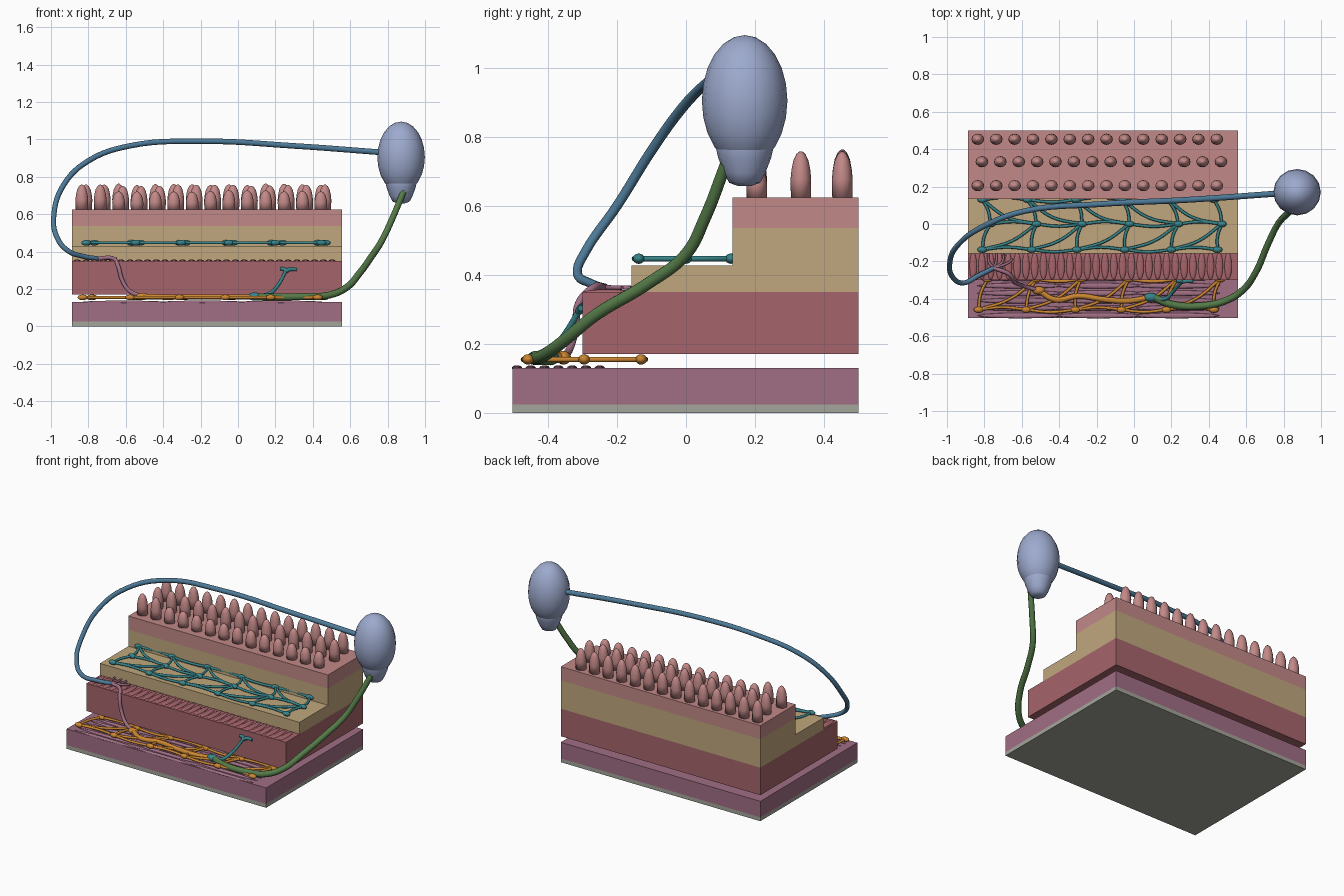
import bpy, bmesh, math, random
from mathutils import Matrix, Vector

random.seed(4)
cube = bpy.data.objects.get("Cube")
if cube:
    bpy.data.objects.remove(cube)


def material(name, *rgb):
    lin = [((c / 255 + 0.055) / 1.055) ** 2.4 for c in rgb] + [1]
    m = bpy.data.materials.new(name)
    m.use_nodes = True
    m.diffuse_color = lin
    m.node_tree.nodes["Principled BSDF"].inputs["Base Color"].default_value = lin
    return m


GREY = material("grey", 164, 165, 155)
PURPLE = material("dusty purple", 160, 110, 132)
RED = material("muscle red", 166, 101, 107)
TAN = material("tan", 192, 167, 125)
PINK = material("pink", 194, 137, 136)
LAVENDER = material("lavender blue", 157, 170, 206)
BLUE = material("steel blue", 78, 122, 152)
GREEN = material("leaf green", 84, 122, 72)
ORANGE = material("orange", 203, 134, 48)
TEAL = material("teal", 55, 132, 138)


def finish(name, bm, mat, smooth=True):
    me = bpy.data.meshes.new(name)
    bmesh.ops.recalc_face_normals(bm, faces=bm.faces)
    for f in bm.faces:
        f.smooth = smooth
    bm.to_mesh(me)
    bm.free()
    me.materials.append(mat)
    ob = bpy.data.objects.new(name, me)
    bpy.context.collection.objects.link(ob)
    return ob


def slab(name, y0, y1, z0, z1, mat):
    x0, x1 = -0.888, 0.556
    bm = bmesh.new()
    mx = Matrix.Translation(((x0 + x1) / 2, (y0 + y1) / 2, (z0 + z1) / 2))
    mx = mx @ Matrix.Diagonal((x1 - x0, y1 - y0, z1 - z0, 1))
    bmesh.ops.create_cube(bm, size=1, matrix=mx)
    return finish(name, bm, mat, False)


def ellipsoids(name, items, mat, segs=12, rings=8):
    """One object holding an ellipsoid for each (centre, radii) pair."""
    bm = bmesh.new()
    for centre, radii in items:
        mx = Matrix.Translation(centre) @ Matrix.Diagonal((*radii, 1))
        bmesh.ops.create_uvsphere(bm, u_segments=segs, v_segments=rings, radius=1, matrix=mx)
    return finish(name, bm, mat)


def lathe(bm, profile, centre, sy=1, segs=16):
    """Revolve (radius, z) points about a vertical axis."""
    loops = []
    for r, z in profile:
        ring = [(math.cos(a), math.sin(a)) for a in (math.tau * i / segs for i in range(segs))]
        loops.append([bm.verts.new((centre[0] + r * c, centre[1] + r * s * sy, centre[2] + z))
                      for c, s in ring])
    for a, b in zip(loops, loops[1:]):
        for i in range(segs):
            j = (i + 1) % segs
            bm.faces.new((a[i], a[j], b[j], b[i]))
    bm.faces.new(loops[0])
    bm.faces.new(loops[-1])


def cords(name, paths, radius, mat, end=1.0):
    """Round tubes through the points of each path, tapering to end."""
    cu = bpy.data.curves.new(name, "CURVE")
    cu.dimensions = "3D"
    cu.bevel_depth = radius
    cu.bevel_resolution = 3
    cu.resolution_u = 6
    cu.use_fill_caps = True
    for path in paths:
        sp = cu.splines.new("BEZIER")
        sp.bezier_points.add(len(path) - 1)
        for i, (bp, co) in enumerate(zip(sp.bezier_points, path)):
            bp.co = co
            bp.handle_left_type = bp.handle_right_type = "AUTO"
            bp.radius = 1 + (end - 1) * i / (len(path) - 1)
    cu.materials.append(mat)
    ob = bpy.data.objects.new(name, cu)
    bpy.context.collection.objects.link(ob)


def network(name, rows, z, mat):
    """Three rows of knots joined by slightly bowed strands."""
    knots = [[Vector((x0 + 0.25 * i + random.uniform(-0.012, 0.012), y, z))
              for i in range(6)] for x0, y in rows]
    links = []

    def link(a, b, bow):
        d = b - a
        links.append([a, (a + b) / 2 + Vector((-d.y, d.x, 0)) * bow, b])

    for row in knots:
        for i in range(5):
            link(row[i], row[i + 1], 0.05 * (-1) ** i)
    a, b, c = knots
    for i in range(6):
        link(a[i], b[i], 0.08)
        link(b[i], c[i], -0.08)
        if i < 5:
            link(a[i], b[i + 1], -0.1)
            link(b[i + 1], c[i], 0.08)
    cords(name + "_strands", links, 0.008, mat)
    ellipsoids(name + "_knots", [(k, (0.027, 0.017, 0.015)) for r in knots for k in r], mat)


# Stepped layers
slab("base_sheet", -0.503, 0.5, 0, 0.025, GREY)
slab("lower_muscle_layer", -0.503, 0.5, 0.025, 0.13, PURPLE)
slab("upper_muscle_layer", -0.3, 0.5, 0.17, 0.35, RED)
slab("connective_layer_step", -0.158, 0.5, 0.35, 0.427, TAN)
slab("connective_layer_back", 0.135, 0.5, 0.427, 0.536, TAN)
slab("lining_layer", 0.135, 0.5, 0.536, 0.625, PINK)

# Muscle fibre ridges: lengthwise below, crosswise above
ellipsoids("lower_fibres", [((x, -0.49 + 0.04 * i, 0.13), (0.23, 0.015, 0.008))
                            for i in range(7) for x in (-0.61, -0.19, 0.23)], PURPLE)
ellipsoids("upper_fibres", [((-0.86 + 0.047 * i, -0.225, 0.349), (0.02, 0.075, 0.009))
                            for i in range(30)], RED)

# Finger-like villi in three staggered rows
bm = bmesh.new()
for x0, y, low in ((-0.835, 0.205, 0.095), (-0.813, 0.333, 0.125), (-0.835, 0.453, 0.13)):
    for i in range(14):
        h = random.uniform(low, low + 0.01) if i > 1 else 0.134
        shape = [(0.033, 0), (0.034, 0.4), (0.031, 0.6), (0.025, 0.8), (0.015, 0.94), (0.004, 1)]
        lathe(bm, [(r, t * h) for r, t in shape], (x0 + 0.0983 * i, y, 0.624), 0.88, 12)
villi = finish("villi", bm, PINK)

# Nerve networks
network("upper_network", ((-0.82, 0.13), (-0.77, 0), (-0.8, -0.137)), 0.447, TEAL)
network("lower_network", ((-0.79, -0.13), (-0.78, -0.295), (-0.82, -0.458)), 0.155, ORANGE)

# Bulb and its stem
bulb = (0.872, 0.17, 0.905)
ellipsoids("bulb", [(bulb, (0.127, 0.124, 0.19))], LAVENDER, 16, 12)
bm = bmesh.new()
lathe(bm, [(0.02, 0.658), (0.045, 0.667), (0.06, 0.695), (0.077, 0.74), (0.085, 0.775),
           (0.08, 0.81)], (bulb[0], bulb[1], 0))
finish("bulb_stem", bm, LAVENDER)

# Long cords from the bulb
cords("blue_cord", [[(0.8, 0.165, 0.928), (0.3, 0.13, 0.965), (-0.2, 0.105, 0.99),
                     (-0.58, 0.07, 0.965), (-0.8, -0.01, 0.885), (-0.93, -0.1, 0.76),
                     (-0.984, -0.2, 0.6), (-0.965, -0.29, 0.47), (-0.91, -0.315, 0.405),
                     (-0.83, -0.275, 0.375), (-0.75, -0.235, 0.362)]], 0.016, BLUE, 0.8)
cords("green_cord", [[(0.1, -0.39, 0.158), (0.2, -0.43, 0.158), (0.36, -0.438, 0.16),
                      (0.49, -0.41, 0.168), (0.58, -0.355, 0.208), (0.65, -0.26, 0.285),
                      (0.715, -0.11, 0.375), (0.77, 0, 0.46), (0.82, 0.055, 0.565),
                      (0.885, 0.115, 0.72)]], 0.02, GREEN, 0.85)

# Fine endings of the blue cord and the link down to the lower network
hub = Vector((-0.75, -0.235, 0.363))
cords("cord_fingers", [[hub, hub + Vector((dx * 0.8, 0.03, 0)), hub + Vector((dx, dy, 0))]
                       for dx, dy in ((-0.03, 0.085), (0.015, 0.08), (0.055, 0.075), (0.1, 0.05))],
      0.008, PURPLE, 0.7)
cords("descending_cord", [[hub, (-0.665, -0.27, 0.362), (-0.64, -0.31, 0.32),
                           (-0.62, -0.32, 0.25), (-0.58, -0.335, 0.19), (-0.51, -0.355, 0.16)]],
      0.011, PURPLE)

# Thick orange cord with its swollen ends
cords("orange_cord", [[(-0.51, -0.355, 0.16), (-0.42, -0.405, 0.157), (-0.3, -0.385, 0.157),
                       (-0.15, -0.405, 0.157), (-0.02, -0.41, 0.157), (0.09, -0.39, 0.157)]],
      0.015, ORANGE)
ellipsoids("orange_swelling", [((-0.51, -0.355, 0.16), (0.035, 0.022, 0.02))], ORANGE)

# Teal ganglion and the branch climbing the muscle face
ellipsoids("teal_ganglion", [((0.09, -0.392, 0.16), (0.038, 0.024, 0.022))], TEAL)
tip = (0.255, -0.31, 0.295)
cords("teal_branch", [[(0.09, -0.392, 0.16), (0.165, -0.4, 0.175), (0.21, -0.36, 0.215), tip],
                      [tip, (0.28, -0.305, 0.306), (0.315, -0.305, 0.303)],
                      [tip, (0.25, -0.305, 0.305), (0.225, -0.303, 0.308)]], 0.012, TEAL, 0.7)
